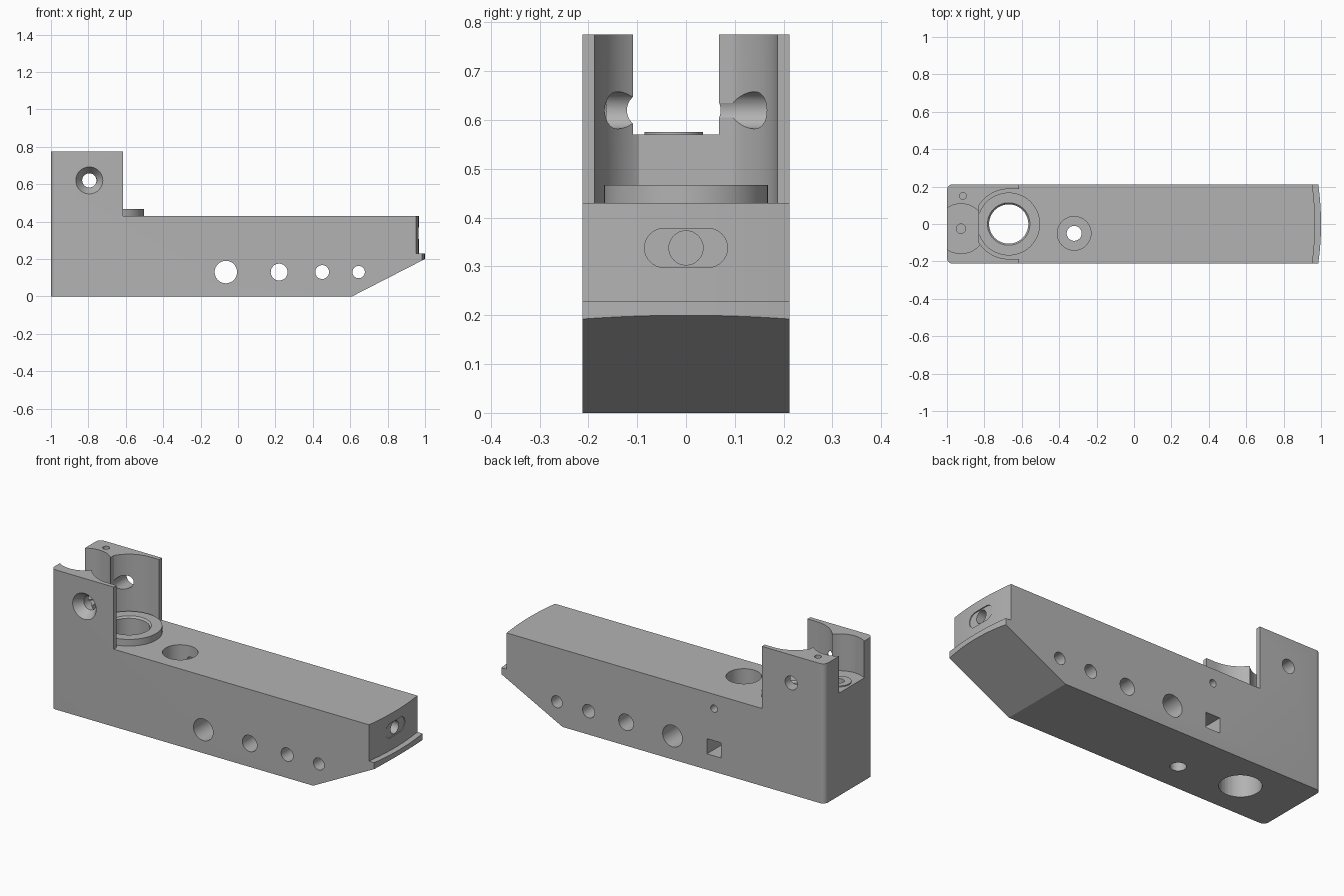
import bpy, bmesh
from math import cos, sin, pi, sqrt
from mathutils import Matrix, Vector

old = bpy.data.objects.get("Cube")
if old:
    bpy.data.objects.remove(old, do_unlink=True)

grey = bpy.data.materials.new("Mid grey")
grey.use_nodes = True
colour = (0.45, 0.45, 0.45, 1)
grey.diffuse_color = colour
grey.node_tree.nodes["Principled BSDF"].inputs["Base Color"].default_value = colour

HALF = 0.212
TOP = 0.775
DECK = 0.43
BORE_X = -0.67


def make(name, bm):
    bmesh.ops.recalc_face_normals(bm, faces=bm.faces)
    mesh = bpy.data.meshes.new(name)
    bm.to_mesh(mesh)
    bm.free()
    obj = bpy.data.objects.new(name, mesh)
    bpy.context.collection.objects.link(obj)
    mesh.materials.append(grey)
    return obj


def prism(name, points, low, high, axis="z"):
    """Extrude an xy outline along z, or an xz outline along y."""
    bm = bmesh.new()
    place = (lambda a, b: (a, b, low)) if axis == "z" else (lambda a, b: (a, low, b))
    face = bm.faces.new([bm.verts.new(place(a, b)) for a, b in points])
    out = bmesh.ops.extrude_face_region(bm, geom=[face])
    moved = [v for v in out["geom"] if isinstance(v, bmesh.types.BMVert)]
    shift = Vector((0, 0, high - low)) if axis == "z" else Vector((0, high - low, 0))
    bmesh.ops.translate(bm, verts=moved, vec=shift)
    return make(name, bm)


def box(name, x, y, z):
    return prism(name, [(x[0], y[0]), (x[1], y[0]), (x[1], y[1]), (x[0], y[1])], *z)


def rod(name, start, end, r1, r2=None, sides=64):
    """Cylinder or cone between two points."""
    a, b = Vector(start), Vector(end)
    turn = (b - a).to_track_quat("Z", "Y").to_matrix().to_4x4()
    bm = bmesh.new()
    bmesh.ops.create_cone(bm, cap_ends=True, segments=sides, radius1=r1,
                          radius2=r1 if r2 is None else r2, depth=(b - a).length,
                          matrix=Matrix.Translation((a + b) / 2) @ turn)
    return make(name, bm)


def combine(target, tool, operation="DIFFERENCE"):
    mod = target.modifiers.new("shape", "BOOLEAN")
    mod.operation = operation
    mod.solver = "EXACT"
    mod.object = tool
    graph = bpy.context.evaluated_depsgraph_get()
    result = bpy.data.meshes.new_from_object(target.evaluated_get(graph))
    target.modifiers.clear()
    target.data = result
    bpy.data.objects.remove(tool, do_unlink=True)


def arc(cx, cy, r, start, end, count):
    return [(cx + r * cos(start + (end - start) * i / count),
             cy + r * sin(start + (end - start) * i / count)) for i in range(count + 1)]


def bowed_end(tip, radius=1.5, count=24):
    """Gently curved nose outline from -y to +y."""
    ys = [-HALF + 2 * HALF * i / count for i in range(count + 1)]
    return [(tip - radius + sqrt(radius ** 2 - y * y), y) for y in ys]


# Full-height body with rounded rear corners and bowed nose
R = 0.03
body = prism("body", bowed_end(1.0)
             + arc(-1 + R, HALF - R, R, pi / 2, pi, 8)
             + arc(-1 + R, -HALF + R, R, pi, 1.5 * pi, 8), 0, TOP)

# Deck, sloping underside and stepped nose
combine(body, box("deck_cut", (-0.615, 1.2), (-0.4, 0.4), (DECK, 1)))
combine(body, prism("slope_cut", [(0.61, 0), (1.195, 0.3), (1.195, -0.1), (0.415, -0.1)],
                    -0.4, 0.4, "y"))
nose = bowed_end(0.968)
nose = [(nose[0][0], -0.3)] + nose + [(nose[-1][0], 0.3), (1.2, 0.3), (1.2, -0.3)]
combine(body, prism("nose_cut", nose, 0.228, 0.6))

# Barrel pocket between the two uprights, flat at its back
pocket = [(max(x, -0.83), y) for x, y in arc(BORE_X, 0, 0.187, pi / 2, 1.5 * pi, 64)
          if x > -0.834]
pocket = pocket + [(-0.5, -0.187), (-0.5, 0.187)]
combine(body, prism("pocket_cut", pocket, DECK, 1))

# Raised rear seat with a small washer
SX, SY = -0.925, -0.025
combine(body, rod("seat_cut", (SX, SY, 0.57), (SX, SY, 1), 0.133))
combine(body, rod("seat_washer", (SX, SY, 0.5), (SX, SY, 0.576), 0.06), "UNION")
combine(body, rod("seat_hole", (SX, SY, 0.3), (SX, SY, 0.7), 0.025, sides=32))

# Collar and through bore with a chamfered mouth
combine(body, rod("collar", (BORE_X, 0, 0.4), (BORE_X, 0, 0.467), 0.168), "UNION")
combine(body, rod("bore", (BORE_X, 0, -0.1), (BORE_X, 0, 0.6), 0.105))
combine(body, rod("bore_mouth", (BORE_X, 0, 0.453), (BORE_X, 0, 0.473), 0.101, 0.119))

# Counterbored deck hole
combine(body, rod("counterbore", (-0.32, -0.05, 0.22), (-0.32, -0.05, 0.6), 0.09))
combine(body, rod("deck_hole", (-0.32, -0.05, -0.1), (-0.32, -0.05, 0.3), 0.04, sides=40))

# Row of side holes getting smaller toward the nose
for x, r in ((-0.065, 0.06), (0.22, 0.045), (0.45, 0.037), (0.645, 0.033)):
    combine(body, rod("side_hole", (x, -0.4, 0.13), (x, 0.4, 0.13), r, sides=48))

# Nut slot and set-screw hole on the back side
combine(body, box("nut_slot", (-0.363, -0.277), (-0.095, 0.4), (0.088, 0.172)))
combine(body, rod("set_screw_hole", (-0.32, -0.05, 0.35), (-0.32, 0.4, 0.35), 0.02, sides=32))

# Cross hole through the uprights, countersunk at the front
combine(body, rod("cross_hole", (-0.795, -0.4, 0.62), (-0.795, 0.4, 0.62), 0.038, sides=48))
combine(body, rod("countersink", (-0.795, -0.222, 0.62), (-0.795, -0.162, 0.62), 0.079, 0.037))

# Small holes in the tops of the uprights
for x, y in ((-0.915, 0.15), (-0.815, -0.14)):
    combine(body, rod("top_hole", (x, y, 0.68), (x, y, 1), 0.018, sides=32))

# Shallow slot and screw hole in the nose
slot = arc(0.045, 0.338, 0.04, -pi / 2, pi / 2, 16) + arc(-0.045, 0.338, 0.04, pi / 2, 1.5 * pi, 16)
bm = bmesh.new()
face = bm.faces.new([bm.verts.new((0.962, y, z)) for y, z in slot])
out = bmesh.ops.extrude_face_region(bm, geom=[face])
bmesh.ops.translate(bm, vec=(0.2, 0, 0),
                    verts=[v for v in out["geom"] if isinstance(v, bmesh.types.BMVert)])
combine(body, make("nose_slot", bm))
combine(body, rod("nose_hole", (0.75, 0, 0.338), (1.2, 0, 0.338), 0.035, sides=48))

# Smooth curved walls, keep the edges crisp
bpy.ops.object.select_all(action="DESELECT")
body.select_set(True)
bpy.context.view_layer.objects.active = body
bpy.ops.object.shade_smooth_by_angle(angle=0.45)
